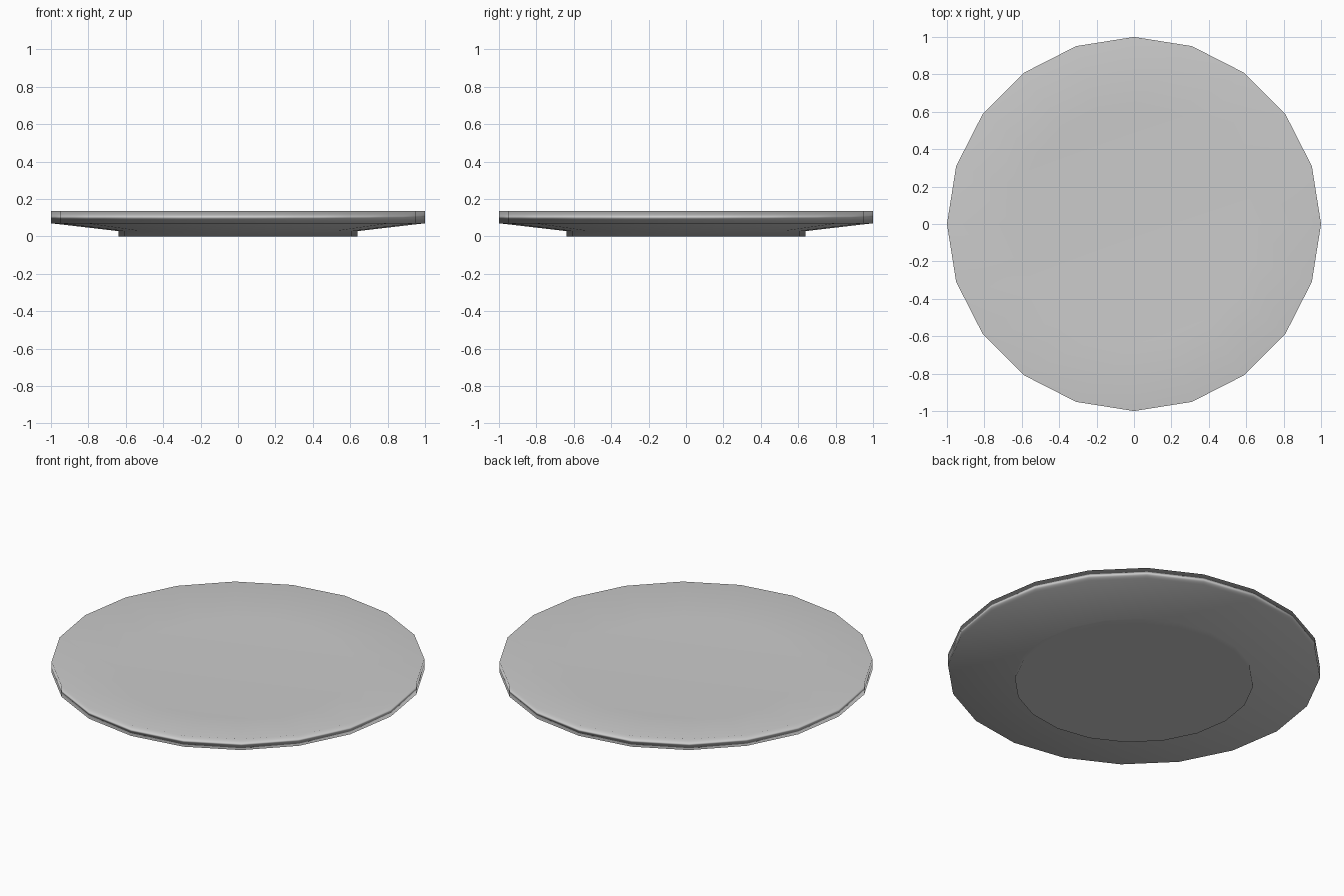
import bpy, bmesh
from math import cos, sin, pi

if "Cube" in bpy.data.objects:
    bpy.data.objects.remove(bpy.data.objects["Cube"])

SIDES = 20
# Profile from underside to top: foot, sloping underside, rim wall, shallow dished top
PROFILE = [(0.64, 0.0), (0.64, 0.028), (1.0, 0.07), (1.0, 0.135), (0.64, 0.085)]


def lathe(name, profile, sides):
    bm = bmesh.new()
    rings = [[bm.verts.new((r * cos(2 * pi * i / sides), r * sin(2 * pi * i / sides), z))
              for i in range(sides)] for r, z in profile]
    for low, high in zip(rings, rings[1:]):
        for i in range(sides):
            j = (i + 1) % sides
            bm.faces.new((low[i], low[j], high[j], high[i]))
    bm.faces.new(rings[0][::-1])
    bm.faces.new(rings[-1])
    for f in bm.faces:
        f.smooth = True
    mesh = bpy.data.meshes.new(name)
    bm.to_mesh(mesh)
    bm.free()
    obj = bpy.data.objects.new(name, mesh)
    bpy.context.collection.objects.link(obj)
    return obj


# Round shallow plate, smooth shaded with the broad faces kept flat
plate = lathe("plate", PROFILE, SIDES)
mod = plate.modifiers.new("flat_faces", 'WEIGHTED_NORMAL')
mod.weight = 50
